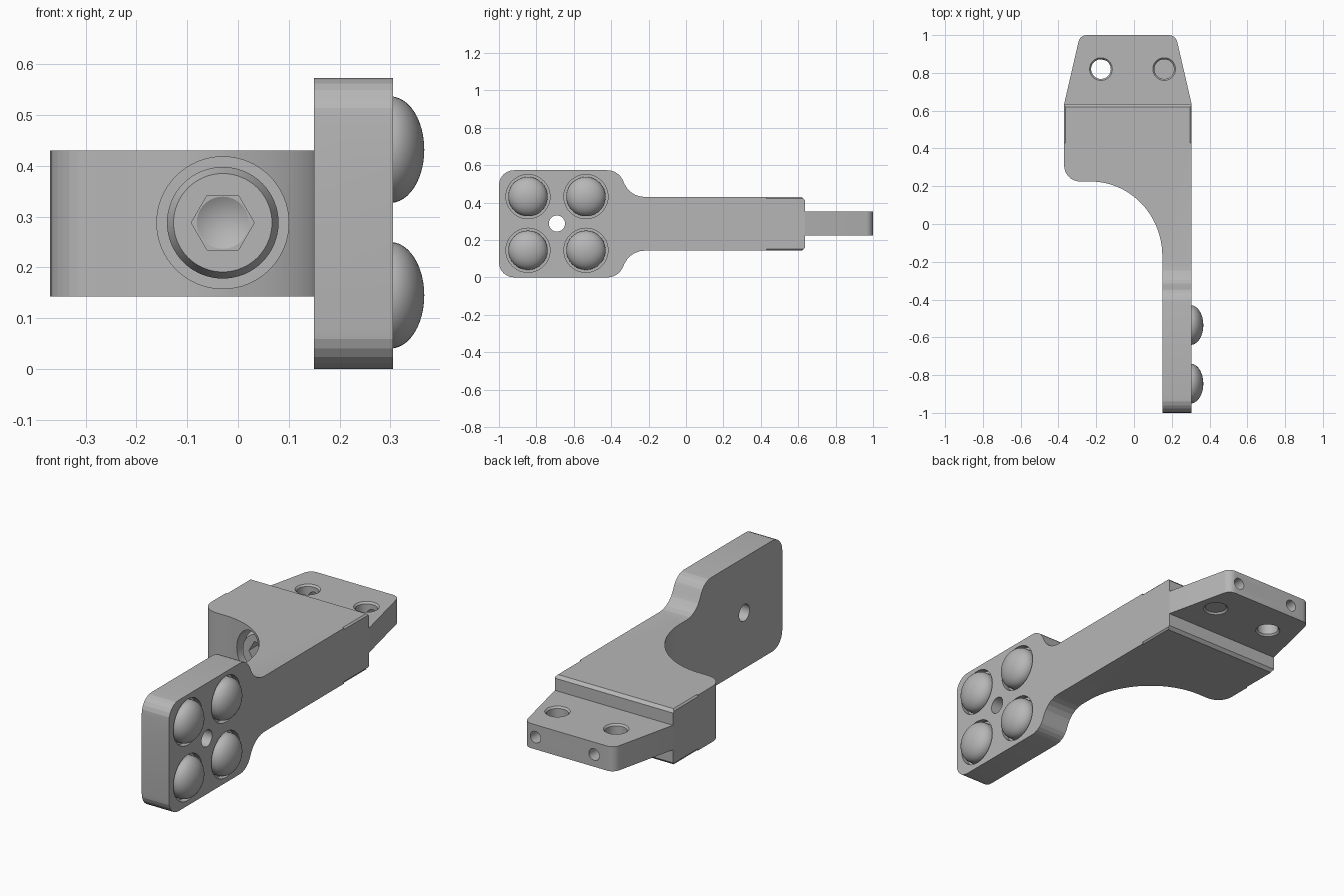
import bpy, bmesh, math
from mathutils import Vector, Matrix

if "Cube" in bpy.data.objects:
    bpy.data.objects.remove(bpy.data.objects["Cube"], do_unlink=True)

grey = bpy.data.materials.new("light grey metal")
grey.use_nodes = True
colour = (0.47, 0.47, 0.47, 1)
grey.diffuse_color = colour
grey.node_tree.nodes["Principled BSDF"].inputs["Base Color"].default_value = colour

MID = 0.288           # height of the centre line
SCREW_X = -0.03


def finish(name, bm):
    bmesh.ops.recalc_face_normals(bm, faces=bm.faces)
    mesh = bpy.data.meshes.new(name)
    bm.to_mesh(mesh)
    bm.free()
    mesh.materials.append(grey)
    ob = bpy.data.objects.new(name, mesh)
    bpy.context.collection.objects.link(ob)
    return ob


def arc(cx, cy, rx, ry, start, end, n):
    angles = [math.radians(start + (end - start) * i / n) for i in range(n + 1)]
    return [(cx + rx * math.cos(a), cy + ry * math.sin(a)) for a in angles]


def prism(name, points, axis, lo, hi):
    """Extrude a 2D outline along x, y or z."""
    place = {"x": lambda p, h: (h, p[0], p[1]),
             "y": lambda p, h: (p[0], h, p[1]),
             "z": lambda p, h: (p[0], p[1], h)}[axis]
    bm = bmesh.new()
    face = bm.faces.new([bm.verts.new(place(p, lo)) for p in points])
    ext = bmesh.ops.extrude_face_region(bm, geom=[face])
    move = Vector(place((0, 0), hi - lo))
    bmesh.ops.translate(bm, vec=move, verts=[g for g in ext["geom"] if isinstance(g, bmesh.types.BMVert)])
    return finish(name, bm)


def cone(name, start, end, r1, r2, segments=48):
    """Cylinder or cone between two points."""
    a, b = Vector(start), Vector(end)
    turn = (b - a).to_track_quat("Z", "Y").to_matrix().to_4x4()
    bm = bmesh.new()
    bmesh.ops.create_cone(bm, cap_ends=True, segments=segments, radius1=r1, radius2=r2,
                          depth=(b - a).length, matrix=Matrix.Translation((a + b) / 2) @ turn)
    return finish(name, bm)


def boolean(ob, cutter, mode="DIFFERENCE"):
    mod = ob.modifiers.new("cut", "BOOLEAN")
    mod.operation, mod.solver, mod.object = mode, "EXACT", cutter
    bpy.context.view_layer.objects.active = ob
    bpy.ops.object.modifier_apply(modifier=mod.name)
    bpy.data.objects.remove(cutter, do_unlink=True)


def smooth(ob, degrees):
    bpy.ops.object.select_all(action="DESELECT")
    ob.select_set(True)
    bpy.context.view_layer.objects.active = ob
    bpy.ops.object.shade_smooth_by_angle(angle=math.radians(degrees))


# Bracket body: plan outline crossed with side outline
plan = [(0.305, -1), (0.305, 0.635), (-0.37, 0.635)]
plan += arc(-0.285, 0.31, 0.085, 0.085, 180, 270, 8)
plan += arc(-0.23, -0.17, 0.38, 0.395, 90, 0, 24)
plan += [(0.15, -1)]
body = prism("bracket_body", plan, "z", -0.1, 0.7)

upper = arc(-0.92, 0.493, 0.08, 0.08, 180, 90, 6)
upper += arc(-0.42, 0.483, 0.09, 0.09, 90, 25, 5)
upper += arc(-0.22, 0.55, 0.12, 0.12, 205, 270, 5)
upper += [(0.62, 0.43), (0.635, 0.415)]
lower = [(y, 2 * MID - 0.003 - z) for y, z in reversed(upper)]
boolean(body, prism("side_outline", upper + lower, "x", -0.6, 0.6), "INTERSECT")

# Fine chamfers along the rear edges
for x in (-0.37, 0.305):
    for z in (0.145, 0.43):
        c = 0.008
        diamond = [(x - c, z), (x, z - c), (x + c, z), (x, z + c)]
        boolean(body, prism("edge_cutter", diamond, "y", 0.43, 0.7))

# Pockets, centre hole and screw counterbore
STUDS = [(y, z) for y in (-0.845, -0.535) for z in (0.145, 0.432)]
for y, z in STUDS:
    boolean(body, cone("pocket_cutter", (0.275, y, z), (0.4, y, z), 0.118, 0.118))
boolean(body, cone("hole_cutter", (0, -0.69, MID), (0.5, -0.69, MID), 0.043, 0.043))
boolean(body, cone("bore_cutter", (SCREW_X, -0.2, MID), (SCREW_X, 0.4, MID), 0.13, 0.13, 64))
smooth(body, 10)

# Rear mounting tongue: tapered plate with rounded corners
tongue_plan = [(-0.37, 0.635), (0.305, 0.635)]
tongue_plan += arc(0.185, 0.955, 0.045, 0.045, 12, 90, 6)
tongue_plan += arc(-0.25, 0.955, 0.045, 0.045, 90, 168, 6)
tongue = prism("mounting_tongue", tongue_plan, "z", 0.225, 0.352)
for x in (-0.175, 0.16):
    boolean(tongue, cone("hole_cutter", (x, 0.82, 0.1), (x, 0.82, 0.5), 0.052, 0.052))
    for face, inside in ((0.353, 0.343), (0.224, 0.234)):
        boolean(tongue, cone("rim_cutter", (x, 0.82, inside), (x, 0.82, face), 0.052, 0.061))
    boolean(tongue, cone("pin_hole_cutter", (x, 0.82, MID), (x, 1.1, MID), 0.03, 0.03, 32))
smooth(tongue, 20)

# Domed studs seated in the pockets
for i, (y, z) in enumerate(STUDS):
    bm = bmesh.new()
    bmesh.ops.create_uvsphere(bm, u_segments=40, v_segments=24, radius=1)
    bmesh.ops.bisect_plane(bm, geom=bm.verts[:] + bm.edges[:] + bm.faces[:],
                           plane_co=(0, 0, 0), plane_no=(0, 0, 1), clear_inner=True)
    rim = [e for e in bm.edges if e.is_boundary]
    ext = bmesh.ops.extrude_edge_only(bm, edges=rim)
    base = [g for g in ext["geom"] if isinstance(g, bmesh.types.BMVert)]
    bmesh.ops.translate(bm, vec=(0, 0, -0.4), verts=base)
    bmesh.ops.scale(bm, vec=(0.105, 0.105, 0.067), verts=bm.verts)
    bmesh.ops.transform(bm, verts=bm.verts,
                        matrix=Matrix.Translation((0.3, y, z)) @ Matrix.Rotation(math.pi / 2, 4, "Y"))
    smooth(finish("domed_stud_%d" % (i + 1), bm), 40)

# Socket-head screw in the counterbore
FRONT = 0.22
screw = cone("screw_head", (SCREW_X, 0.4, MID), (SCREW_X, FRONT + 0.03, MID), 0.11, 0.11, 64)
boolean(screw, cone("head_rim", (SCREW_X, FRONT + 0.03, MID), (SCREW_X, FRONT, MID), 0.11, 0.097, 64), "UNION")
hexagon = arc(SCREW_X, MID, 0.062, 0.062, 0, 300, 5)
boolean(screw, prism("socket_cutter", hexagon, "y", FRONT - 0.05, FRONT + 0.08))
boolean(screw, cone("drill_cutter", (SCREW_X, FRONT + 0.079, MID), (SCREW_X, FRONT + 0.11, MID), 0.053, 0))
smooth(screw, 20)
